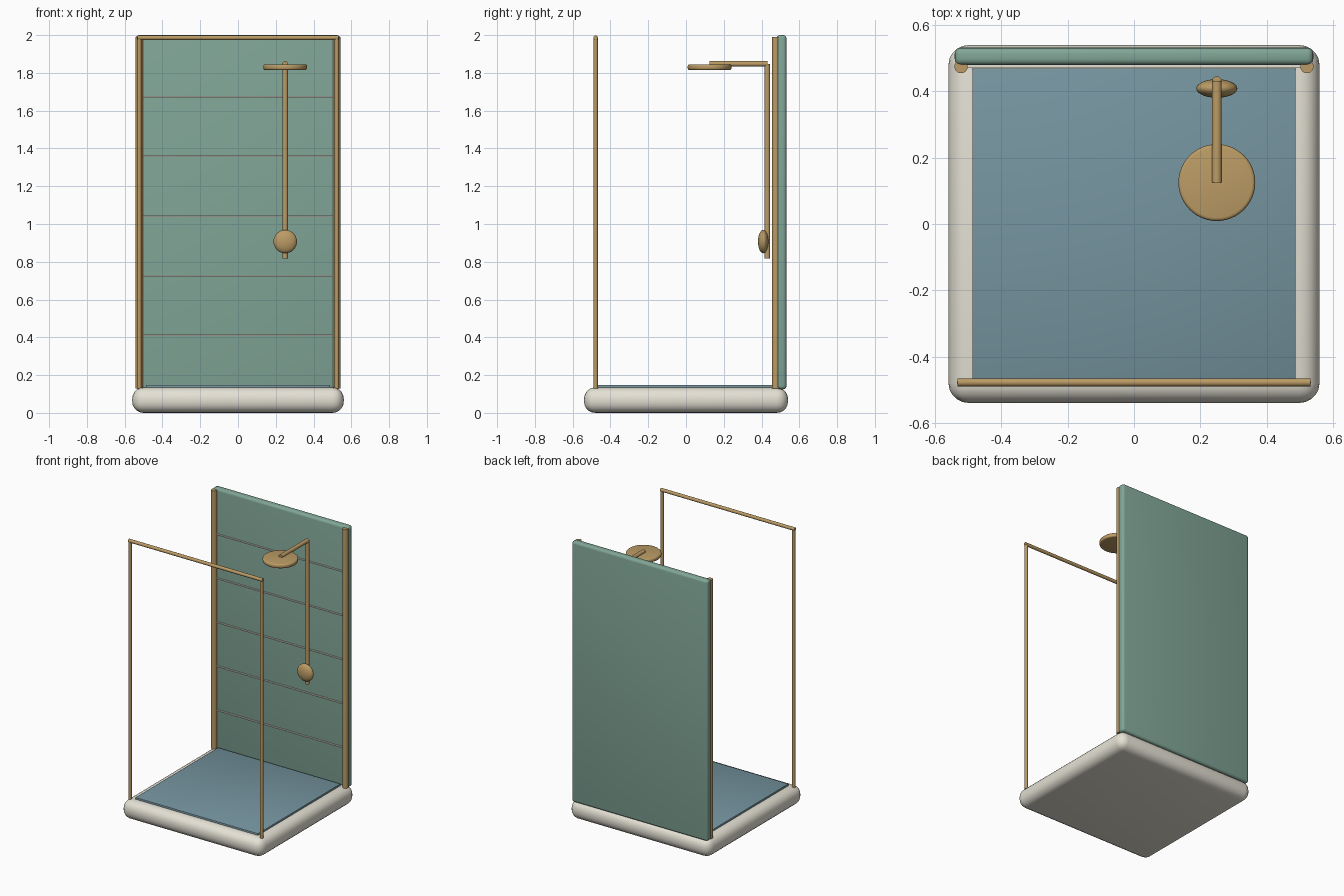
import bpy, math

if "Cube" in bpy.data.objects:
    bpy.data.objects.remove(bpy.data.objects["Cube"])

def mat(name, rgb):
    m = bpy.data.materials.new(name)
    m.diffuse_color = (*rgb, 1)
    m.use_nodes = True
    m.node_tree.nodes["Principled BSDF"].inputs["Base Color"].default_value = m.diffuse_color
    return m

CREAM = mat("cream", (0.78, 0.75, 0.66))
GREEN = mat("green", (0.22, 0.38, 0.31))
BLUE = mat("blue", (0.18, 0.30, 0.35))
BRASS = mat("brass", (0.50, 0.33, 0.13))

def finish(name, material, bevel=0, segments=3):
    o = bpy.context.object
    o.name = name
    bpy.ops.object.transform_apply(location=False, rotation=True, scale=True)
    o.data.materials.append(material)
    if bevel:
        b = o.modifiers.new("bevel", 'BEVEL')
        b.width, b.segments, b.limit_method = bevel, segments, 'ANGLE'
        bpy.ops.object.modifier_apply(modifier="bevel")
    bpy.ops.object.shade_smooth_by_angle(angle=math.radians(40))
    return o

def box(name, lo, hi, material, bevel=0, segments=3):
    bpy.ops.mesh.primitive_cube_add(size=1, location=[(a + b) / 2 for a, b in zip(lo, hi)])
    bpy.context.object.scale = [b - a for a, b in zip(lo, hi)]
    return finish(name, material, bevel, segments)

def rod(name, centre, radius, length, axis, material, bevel=0, sides=24):
    rot = {'x': (0, math.pi / 2, 0), 'y': (math.pi / 2, 0, 0), 'z': (0, 0, 0)}[axis]
    bpy.ops.mesh.primitive_cylinder_add(vertices=sides, radius=radius, depth=length,
                                        location=centre, rotation=rot)
    return finish(name, material, bevel)

# tray and floor
box("shower_tray", (-0.56, -0.54, 0), (0.56, 0.54, 0.135), CREAM, 0.06, 5)
box("tray_floor", (-0.488, -0.47, 0.125), (0.488, 0.47, 0.148), BLUE, 0.004, 2)

# tiled back wall with grout lines
box("back_wall", (-0.541, 0.480, 0.125), (0.541, 0.532, 2.0), GREEN, 0.018, 4)
for i in range(5):
    z = 0.41 + 0.316 * i
    box(f"grout_line_{i + 1}", (-0.51, 0.472, z - 0.004), (0.51, 0.484, z + 0.004), CREAM)

# wall edge posts and front frame posts
for side, s in (("left", -1), ("right", 1)):
    rod(f"{side}_wall_post", (s * 0.522, 0.475, 1.06), 0.02, 1.86, 'z', BRASS)
    rod(f"{side}_front_post", (s * 0.523, -0.478, 1.06), 0.011, 1.86, 'z', BRASS)
rod("front_top_rail", (0, -0.478, 1.986), 0.012, 1.066, 'x', BRASS)

# shower fittings
rod("riser_pipe", (0.25, 0.431, 1.333), 0.0145, 1.03, 'z', BRASS)
rod("shower_arm", (0.25, 0.2785, 1.848), 0.0145, 0.307, 'y', BRASS)
rod("shower_head", (0.25, 0.125, 1.83), 0.116, 0.03, 'z', BRASS, 0.01, 48)
bpy.ops.mesh.primitive_uv_sphere_add(segments=32, ring_count=16, location=(0.25, 0.409, 0.907))
bpy.context.object.scale = (0.062, 0.028, 0.062)
finish("control_knob", BRASS)
